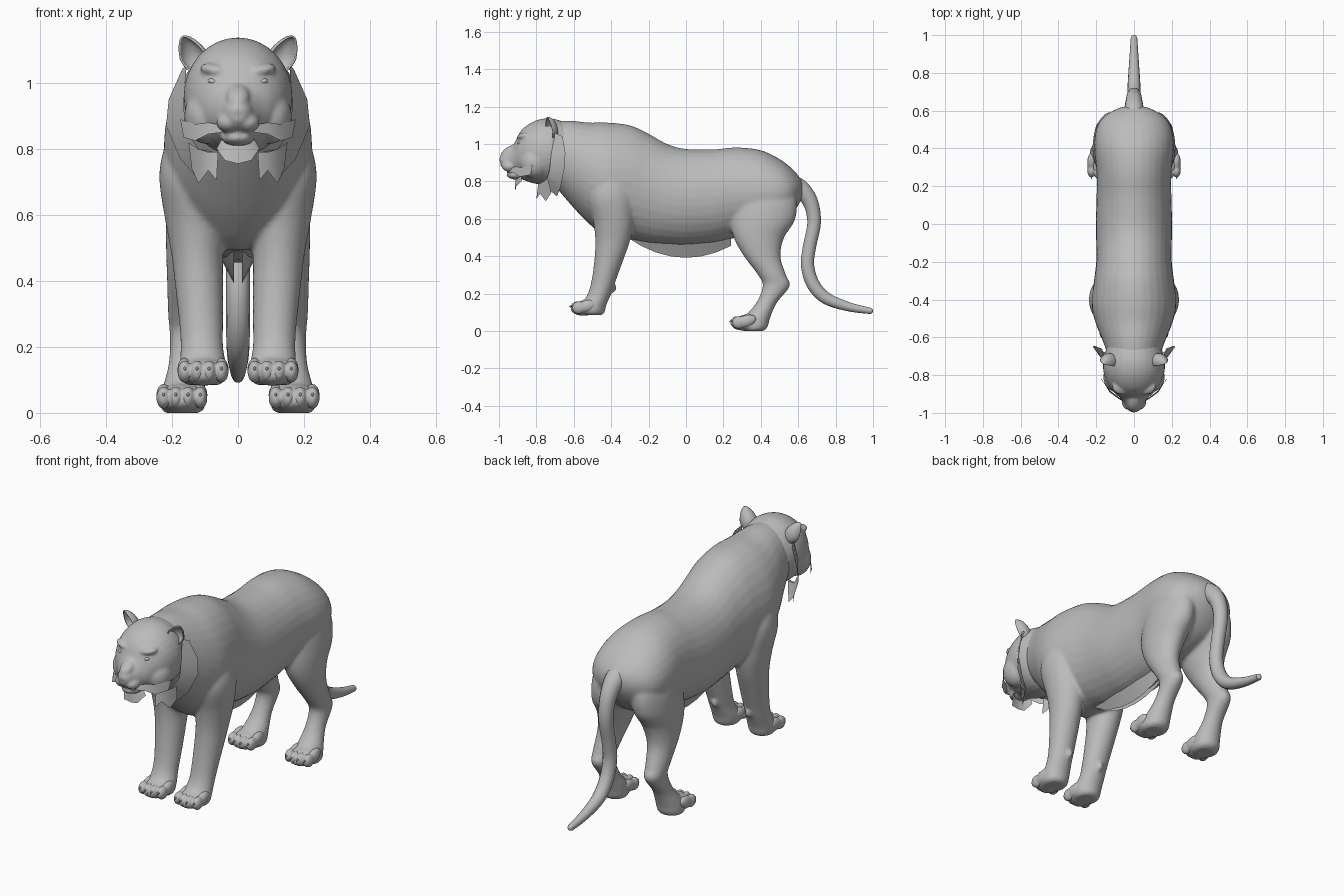
import bpy, bmesh, math
from mathutils import Matrix, Vector

cube = bpy.data.objects.get("Cube")
if cube:
    bpy.data.objects.remove(cube)

grey = bpy.data.materials.new("plain grey")
grey.use_nodes = True
grey.diffuse_color = (0.5, 0.5, 0.5, 1)
grey.node_tree.nodes["Principled BSDF"].inputs["Base Color"].default_value = grey.diffuse_color


def finish(bm, name, voxel=0, smoothing=4):
    """Turn a bmesh into a smooth object, fusing overlapping volumes if asked."""
    bmesh.ops.recalc_face_normals(bm, faces=bm.faces)
    for f in bm.faces:
        f.smooth = True
    me = bpy.data.meshes.new(name)
    bm.to_mesh(me)
    bm.free()
    me.materials.append(grey)
    ob = bpy.data.objects.new(name, me)
    bpy.context.collection.objects.link(ob)
    if voxel:
        fuse = ob.modifiers.new("fuse", "REMESH")
        fuse.mode = "VOXEL"
        fuse.voxel_size = voxel
        fuse.use_smooth_shade = True
        relax = ob.modifiers.new("relax", "SMOOTH")
        relax.factor = 0.5
        relax.iterations = smoothing
    return ob


def spline(rows, steps=5):
    """Catmull-Rom interpolation of a list of equal-length tuples."""
    rows = [Vector(r) for r in rows]
    out = []
    for i in range(len(rows) - 1):
        a, b, c, d = rows[max(i - 1, 0)], rows[i], rows[i + 1], rows[min(i + 2, len(rows) - 1)]
        for k in range(steps):
            t = k / steps
            out.append(b + (c - a) * t / 2 + (a * 2 - b * 5 + c * 4 - d) * t * t / 2
                       + (b * 3 - a - c * 3 + d) * t ** 3 / 2)
    return out + [rows[-1]]


def loft(bm, rows, place, sides=32):
    """Oval rings from rows of (position, u0, u1, v0, v1)."""
    rings = []
    for p, u0, u1, v0, v1 in spline(rows):
        ring = []
        for k in range(sides):
            a = math.tau * k / sides
            u = (u0 + u1) / 2 + (u1 - u0) / 2 * math.cos(a)
            v = (v0 + v1) / 2 + (v1 - v0) / 2 * math.sin(a)
            ring.append(bm.verts.new(place(p, u, v)))
        rings.append(ring)
    for a, b in zip(rings, rings[1:]):
        for k in range(sides):
            j = (k + 1) % sides
            bm.faces.new((a[k], a[j], b[j], b[k]))
    bm.faces.new(rings[0])
    bm.faces.new(rings[-1])


def ball(bm, at, size, tilt=0, axis="Y"):
    m = Matrix.Translation(at) @ Matrix.Rotation(tilt, 4, axis) @ Matrix.Diagonal((*size, 1))
    bmesh.ops.create_uvsphere(bm, u_segments=20, v_segments=12, radius=1, matrix=m)


def strip(name, inner, outer):
    """Thin fur sheet spanned between two edges, mirrored."""
    for s in (-1, 1):
        bm = bmesh.new()
        edges = [[bm.verts.new((x * s, y, z)) for x, y, z in e] for e in (inner, outer)]
        for i in range(len(inner) - 1):
            bm.faces.new((edges[0][i], edges[0][i + 1], edges[1][i + 1], edges[1][i]))
        finish(bm, name + (" left" if s > 0 else " right"))


# Torso, neck and legs fused in one skin; rows of (y, half width, bottom, top)
torso = [(-.72, .13, .80, 1.12), (-.62, .165, .68, 1.125), (-.52, .205, .575, 1.115),
         (-.42, .225, .50, 1.115), (-.3, .212, .49, 1.10), (-.2, .2, .47, 1.055),
         (-.1, .2, .46, 1.0), (0, .202, .455, .974), (.15, .198, .47, .972), (.27, .198, .5, .982),
         (.4, .21, .52, .967), (.5, .2, .56, .92), (.565, .162, .62, .87), (.61, .09, .69, .82),
         (.625, .03, .73, .79)]
# Leg rows of (z, inner x, outer x, front y, back y)
front_leg = [(.86, .12, .2, -.46, -.36), (.78, .09, .23, -.5, -.31), (.7, .06, .238, -.52, -.28),
             (.58, .04, .22, -.495, -.28), (.48, .045, .202, -.485, -.3), (.38, .045, .19, -.49, -.335),
             (.27, .045, .178, -.505, -.375), (.2, .045, .174, -.525, -.4), (.14, .035, .177, -.56, -.425),
             (.1, .04, .172, -.57, -.435), (.085, .055, .155, -.55, -.45)]
rear_leg = [(.82, .06, .14, .35, .51), (.72, .03, .2, .27, .585), (.6, .03, .218, .24, .585),
            (.5, .05, .218, .255, .525), (.4, .08, .215, .31, .505), (.3, .1, .212, .385, .535),
            (.24, .108, .207, .41, .555), (.15, .11, .21, .375, .485), (.07, .098, .23, .31, .45),
            (.018, .1, .235, .3, .435), (0, .115, .22, .31, .41)]
paws = [(.106, -.57, .125), (.17, .285, .046)]

bm = bmesh.new()
loft(bm, [(y, -w, w, b, t) for y, w, b, t in torso], lambda p, u, v: (u, p, v))
for s in (-1, 1):
    for leg in (front_leg, rear_leg):
        loft(bm, leg, lambda p, u, v: (u * s, v, p))
    for x, y, z in paws:
        ball(bm, (x * s, y + .035, z), (.075, .08, .042), .15, "X")
    ball(bm, (.1 * s, -.39, .23), (.016, .02, .025))
finish(bm, "body and legs", .0095, 5)

# Toes and claws
for cx, cy, cz in paws:
    for s in (-1, 1):
        bm = bmesh.new()
        claws = bmesh.new()
        for k in (-1.5, -.5, .5, 1.5):
            x, y = (cx + k * .037) * s, cy + .009 * (abs(k) - .5)
            ball(bm, (x, y - .012, cz), (.022, .036, .034))
            ball(bm, (x, y + .03, cz + .008), (.022, .055, .032), .3, "X")
            m = Matrix.Translation((x, y - .046, cz + .008)) @ Matrix.Rotation(1.9, 4, "X")
            bmesh.ops.create_cone(claws, segments=8, radius1=.007, radius2=.001, depth=.02,
                                  cap_ends=True, matrix=m)
        end = ("front" if cy < 0 else "rear") + (" left" if s > 0 else " right")
        finish(bm, "toes " + end, .006, 2)
        finish(claws, "claws " + end)

# Tail
path = [(.55, .78, .06), (.61, .76, .052), (.665, .69, .042), (.685, .58, .037), (.66, .45, .036),
        (.65, .35, .036), (.68, .25, .036), (.75, .175, .033), (.87, .13, .025), (.985, .108, .017)]
curve = bpy.data.curves.new("tail", "CURVE")
curve.dimensions = "3D"
curve.bevel_depth = 1
curve.bevel_resolution = 5
curve.use_fill_caps = True
line = curve.splines.new("POLY")
points = spline(path)
line.points.add(len(points) - 1)
for p, (y, z, r) in zip(line.points, points):
    p.co, p.radius = (0, y, z, 1), r
helper = bpy.data.objects.new("tail path", curve)
bpy.context.collection.objects.link(helper)
mesh = bpy.data.meshes.new_from_object(helper.evaluated_get(bpy.context.evaluated_depsgraph_get()))
bpy.data.objects.remove(helper)
bm = bmesh.new()
bm.from_mesh(mesh)
ball(bm, (0, .985, .108), (.016, .015, .016))
finish(bm, "tail")

# Head with nose bridge, muzzle, cheeks and brow
skull = [(-.64, .14, .8, 1.115), (-.72, .163, .78, 1.137), (-.79, .16, .785, 1.13),
         (-.85, .138, .8, 1.1), (-.89, .108, .82, 1.06), (-.92, .075, .835, 1.0),
         (-.95, .05, .85, .968), (-.975, .038, .865, .952), (-.993, .022, .885, .935)]
bm = bmesh.new()
loft(bm, [(y, -w, w, b, t) for y, w, b, t in skull], lambda p, u, v: (u, p, v))
ball(bm, (0, -.975, .918), (.033, .024, .022))
ball(bm, (0, -.94, .962), (.036, .06, .026), .55, "X")
ball(bm, (0, -.9, .835), (.052, .06, .026))
for s in (-1, 1):
    ball(bm, (.03 * s, -.94, .88), (.036, .044, .03))
    ball(bm, (.095 * s, -.81, .9), (.068, .08, .085))
    ball(bm, (.062 * s, -.86, 1.036), (.055, .044, .022), .2 * -s)
finish(bm, "head", .007, 5)

for s in (-1, 1):
    side = " left" if s > 0 else " right"
    # Eyes
    bm = bmesh.new()
    ball(bm, (.075 * s, -.886, 1.004), (.017, .016, .01), .2 * -s)
    finish(bm, "eye" + side)
    # Cupped ears: back half of a flattened ball, pinched to a tip
    bm = bmesh.new()
    ball(bm, (0, 0, 0), (.044, .045, .062))
    bmesh.ops.bisect_plane(bm, geom=bm.verts[:] + bm.edges[:] + bm.faces[:], plane_co=(0, -.005, 0),
                           plane_no=(0, -1, 0), clear_outer=True)
    for v in bm.verts:
        v.co.x *= 1 - 5 * max(v.co.z, 0)
        v.co.y -= .3 * v.co.z
    turn = Matrix.Rotation(.5 * s, 4, "Z") @ Matrix.Rotation(.35 * s, 4, "Y")
    bm.transform(Matrix.Translation((.138 * s, -.728, 1.085)) @ turn)
    ear = finish(bm, "ear" + side)
    wall = ear.modifiers.new("wall", "SOLIDIFY")
    wall.thickness = .006

# Fur sheets: cheek ruff, throat tufts, whiskers, chin beard and belly fringe
strip("cheek ruff",
      [(.155, -.7, 1.06), (.165, -.72, .95), (.16, -.73, .86), (.12, -.75, .8), (.07, -.77, .79)],
      [(.17, -.66, 1.04), (.21, -.645, .95), (.218, -.65, .87), (.175, -.67, .77), (.13, -.69, .72)])
strip("throat tuft",
      [(.06, -.79, .79), (.09, -.78, .79), (.12, -.76, .8), (.15, -.74, .82)],
      [(.065, -.8, .705), (.09, -.78, .735), (.12, -.75, .695), (.14, -.72, .74)])
strip("whiskers",
      [(.04, -.945, .87), (.09, -.91, .88), (.13, -.88, .875), (.175, -.82, .89)],
      [(.05, -.945, .85), (.09, -.92, .845), (.13, -.89, .825), (.165, -.83, .835)])
strip("chin beard", [(0, -.91, .82), (.03, -.9, .825), (.05, -.88, .83)],
      [(0, -.91, .755), (.04, -.915, .765), (.065, -.88, .8)])
belly = [(y / 10, .392 + .011 * y * y) for y in (-3.2, -2.4, -1.6, -.8, 0, .8, 1.6, 2.4)]
strip("belly fringe", [(.06, y, z + .09) for y, z in belly], [(.012, y, z) for y, z in belly])
